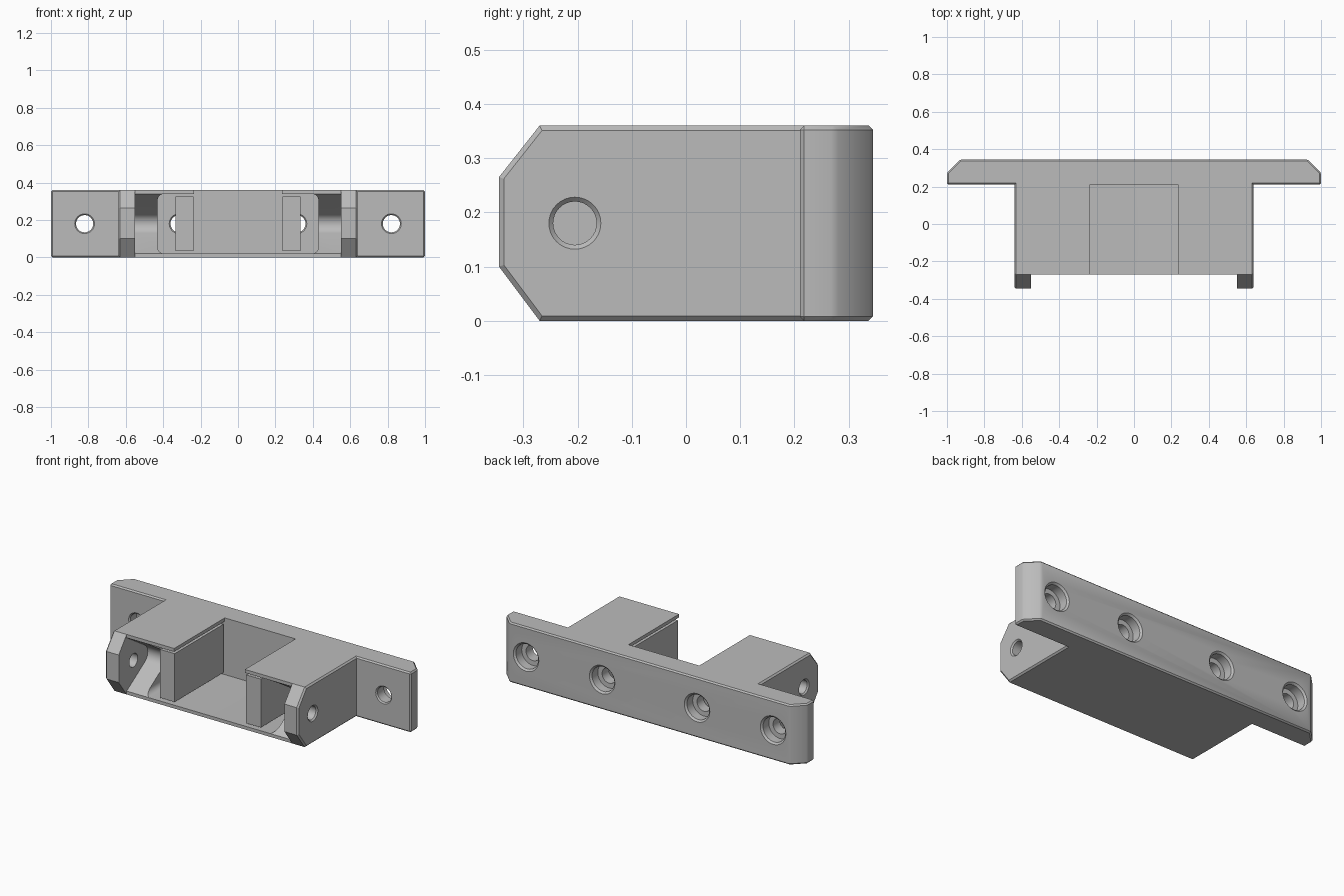
import bpy, bmesh, math
from mathutils import Vector

if "Cube" in bpy.data.objects:
    bpy.data.objects.remove(bpy.data.objects["Cube"], do_unlink=True)

grey = bpy.data.materials.new("plain grey")
grey.use_nodes = True
grey.diffuse_color = (0.5, 0.5, 0.5, 1)
grey.node_tree.nodes["Principled BSDF"].inputs["Base Color"].default_value = (0.5, 0.5, 0.5, 1)


def place(axis, a, b, t):
    """Point (a, b) of a profile at distance t along the extrusion axis."""
    return Vector({"x": (t, a, b), "y": (a, t, b), "z": (a, b, t)}[axis])


def finish(name, bm):
    bmesh.ops.recalc_face_normals(bm, faces=bm.faces)
    mesh = bpy.data.meshes.new(name)
    bm.to_mesh(mesh)
    bm.free()
    mesh.materials.append(grey)
    obj = bpy.data.objects.new(name, mesh)
    bpy.context.collection.objects.link(obj)
    return obj


def loft(name, axis, sections, bevel=0.0, ends_only=False):
    """Solid through profile sections [(distance, points), ...]."""
    bm = bmesh.new()
    rings = [[bm.verts.new(place(axis, a, b, t)) for a, b in pts] for t, pts in sections]
    n = len(rings[0])
    for lo, hi in zip(rings, rings[1:]):
        for i in range(n):
            j = (i + 1) % n
            bm.faces.new((lo[i], lo[j], hi[j], hi[i]))
    bm.faces.new(rings[0])
    bm.faces.new(rings[-1])
    if bevel:
        k = "xyz".index(axis)
        edges = [e for e in bm.edges
                 if not ends_only or abs(e.verts[0].co[k] - e.verts[1].co[k]) < 1e-5]
        bmesh.ops.recalc_face_normals(bm, faces=bm.faces)
        bmesh.ops.bevel(bm, geom=edges, offset=bevel, segments=1, affect='EDGES')
    return finish(name, bm)


def rect(a0, a1, b0, b1):
    return [(a0, b0), (a1, b0), (a1, b1), (a0, b1)]


def arc(a, b, r, start=0, end=360, steps=32):
    span = [math.radians(start + (end - start) * i / steps) for i in range(steps + 1)]
    pts = [(a + r * math.cos(t), b + r * math.sin(t)) for t in span]
    return pts[:-1] if end - start == 360 else pts


def rounded_rect(a0, a1, b0, b1, r):
    pts = []
    for a, b, s in ((a1 - r, b1 - r, 0), (a0 + r, b1 - r, 90),
                    (a0 + r, b0 + r, 180), (a1 - r, b0 + r, 270)):
        pts += arc(a, b, r, s, s + 90, 6)
    return pts


def combine(target, other, operation):
    other.hide_render = True
    mod = target.modifiers.new(operation, 'BOOLEAN')
    mod.operation, mod.solver, mod.object = operation, 'EXACT', other
    bpy.context.view_layer.objects.active = target
    bpy.ops.object.modifier_apply(modifier=mod.name)
    bpy.data.objects.remove(other, do_unlink=True)


TOP, MID, WALL, FRONT = 0.36, 0.18, 0.21, -0.27

# Housing with pointed ears at the front
side = [(0.3, 0), (FRONT, 0), (-0.345, 0.1), (-0.345, 0.265), (FRONT, TOP), (0.3, TOP)]
housing = loft("bracket_housing", "x", [(-0.64, side), (0.64, side)], 0.009, True)

# Mounting plate with slanted ends
outline = [(-1, WALL), (1, WALL), (1, 0.275), (0.93, 0.345), (-0.93, 0.345), (-1, 0.275)]
plate = loft("mounting_plate", "z", [(0, outline), (TOP, outline)], 0.008)
combine(housing, plate, 'UNION')

# Gap between the ears
gap = rect(-0.55, 0.55, -0.1, 0.5)
combine(housing, loft("ear_gap", "y", [(-0.4, gap), (FRONT, gap)]), 'DIFFERENCE')

# Flared swing clearance with a rounded root
flare = [(-0.3, 0.02), (FRONT, 0.02)] + arc(-0.13, MID, 0.06, -55, 55, 12) \
    + [(FRONT, 0.34), (-0.3, 0.34)]
combine(housing, loft("swing_clearance", "x", [(-0.55, flare), (0.55, flare)]), 'DIFFERENCE')

# Deep pocket and the open slot above it
pocket = rounded_rect(-0.43, 0.43, 0.02, 0.34, 0.035)
combine(housing, loft("pocket", "y", [(-0.3, pocket), (WALL, pocket)]), 'DIFFERENCE')
slot = rect(-0.235, 0.235, 0.2, 0.5)
combine(housing, loft("slot", "y", [(-0.3, slot), (WALL, slot)]), 'DIFFERENCE')

# Counterbored screw holes through the plate
for x in (-0.82, -0.315, 0.315, 0.82):
    steps = ((0.2, 0.06), (0.21, 0.053), (0.217, 0.046), (0.28, 0.046),
             (0.281, 0.074), (0.335, 0.074), (0.35, 0.09))
    drill = loft("screw_hole", "y", [(y, arc(x, MID, r)) for y, r in steps])
    combine(housing, drill, 'DIFFERENCE')

# Pivot holes through the ears, chamfered on the outside
for s in (-1, 1):
    steps = ((0.5, 0.04), (0.632, 0.04), (0.65, 0.058))
    drill = loft("pivot_hole", "x", [(s * x, arc(-0.205, MID, r)) for x, r in steps])
    combine(housing, drill, 'DIFFERENCE')

# Loose support blocks under the lid
for s, label in ((-1, "right"), (1, "left")):
    block = rect(s * 0.237, s * 0.335, 0.035, 0.325)
    loft(label + "_support_block", "y", [(-0.262, block), (0.2, block)])

bpy.ops.object.select_all(action='DESELECT')
housing.select_set(True)
bpy.context.view_layer.objects.active = housing
bpy.ops.object.shade_smooth_by_angle(angle=math.radians(25))
